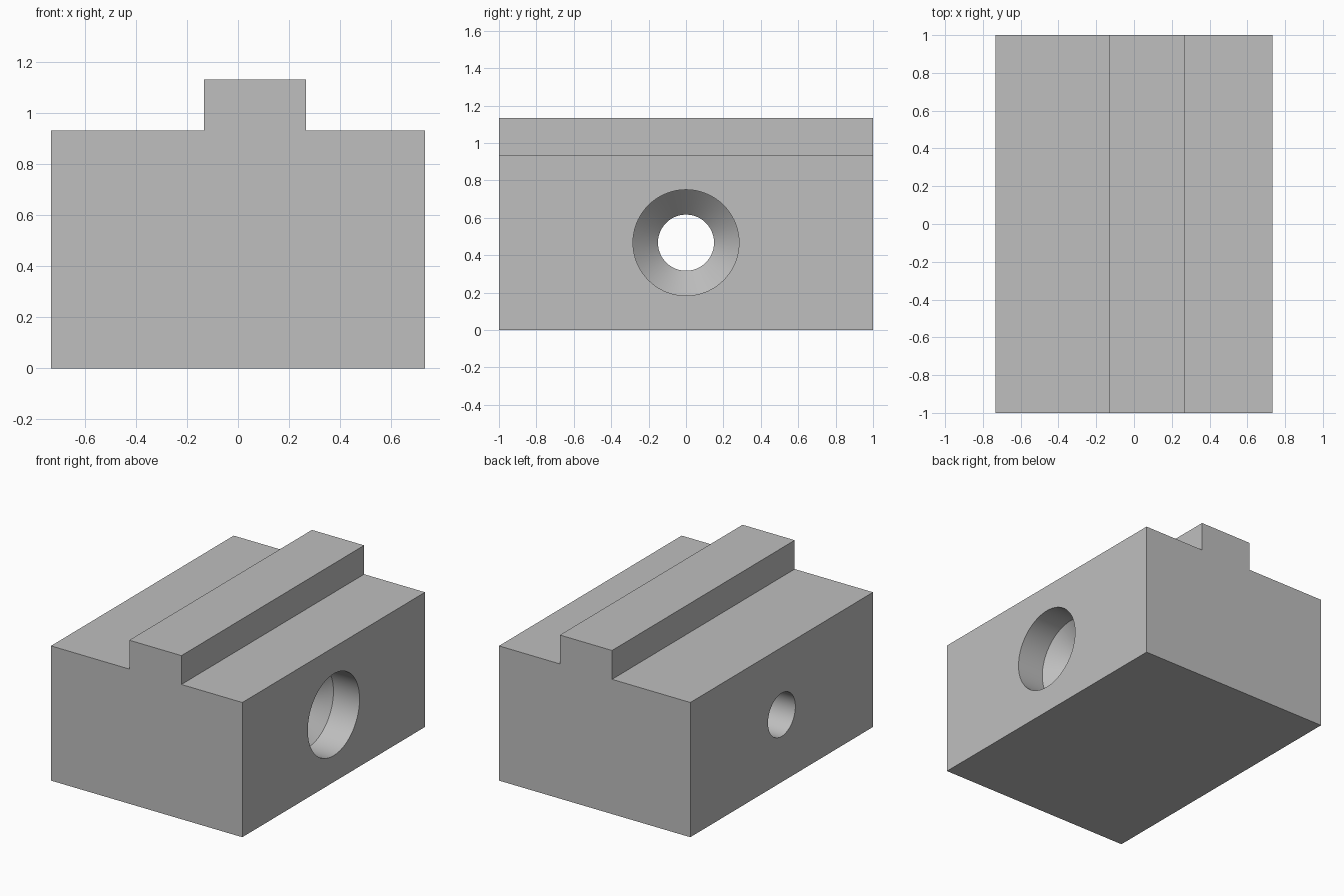
import bpy, bmesh, math
from mathutils import Vector

if "Cube" in bpy.data.objects:
    bpy.data.objects.remove(bpy.data.objects["Cube"], do_unlink=True)

U = 1 / 15                      # design unit
HALF_W, LENGTH = 11 * U, 2.0
BODY_H, RAIL_H = 14 * U, 17 * U
RAIL_X = (-2 * U, 4 * U)
BORE_Z, BORE_R, HOLE_R = 7 * U, 4.25 * U, 2.25 * U
BORE_DEPTH, CONE_DEPTH = 3 * U, 2 * U

# Plain grey material
grey = bpy.data.materials.new("plain_grey")
grey.use_nodes = True
colour = (0.52, 0.52, 0.52, 1)
grey.diffuse_color = colour
grey.node_tree.nodes["Principled BSDF"].inputs["Base Color"].default_value = colour


def add_object(name, bm):
    bmesh.ops.recalc_face_normals(bm, faces=bm.faces)
    mesh = bpy.data.meshes.new(name)
    bm.to_mesh(mesh)
    bm.free()
    mesh.materials.append(grey)
    obj = bpy.data.objects.new(name, mesh)
    bpy.context.collection.objects.link(obj)
    return obj


# Block with offset rail: front outline extruded along y
outline = [(-HALF_W, 0), (HALF_W, 0), (HALF_W, BODY_H), (RAIL_X[1], BODY_H),
           (RAIL_X[1], RAIL_H), (RAIL_X[0], RAIL_H), (RAIL_X[0], BODY_H),
           (-HALF_W, BODY_H)]
bm = bmesh.new()
front = bm.faces.new([bm.verts.new((x, -LENGTH / 2, z)) for x, z in outline])
ext = bmesh.ops.extrude_face_region(bm, geom=[front])
moved = [v for v in ext["geom"] if isinstance(v, bmesh.types.BMVert)]
bmesh.ops.translate(bm, verts=moved, vec=(0, LENGTH, 0))
block = add_object("railed_block", bm)

# Stepped hole cutter: wide bore, conical seat, narrow through hole
seat = HALF_W - BORE_DEPTH
over = 0.1
profile = [(HALF_W + over, 0), (HALF_W + over, BORE_R), (seat, BORE_R),
           (seat - CONE_DEPTH, HOLE_R), (-HALF_W - over, HOLE_R),
           (-HALF_W - over, 0)]
bm = bmesh.new()
verts = [bm.verts.new((x, 0, BORE_Z + r)) for x, r in profile]
edges = [bm.edges.new(pair) for pair in zip(verts, verts[1:])]
bmesh.ops.spin(bm, geom=verts + edges, cent=Vector((0, 0, BORE_Z)),
               axis=(1, 0, 0), angle=math.tau, steps=72)
bmesh.ops.remove_doubles(bm, verts=bm.verts, dist=1e-4)
cutter = add_object("hole_cutter", bm)
cutter.hide_render = True

# Cut the hole and discard the cutter
cut = block.modifiers.new("stepped_hole", "BOOLEAN")
cut.operation = "DIFFERENCE"
cut.solver = "EXACT"
cut.object = cutter
bpy.ops.object.select_all(action="DESELECT")
block.select_set(True)
bpy.context.view_layer.objects.active = block
bpy.ops.object.modifier_apply(modifier=cut.name)
bpy.data.objects.remove(cutter, do_unlink=True)

# Smooth hole walls, sharp block edges
bpy.ops.object.shade_smooth_by_angle(angle=math.radians(30))
